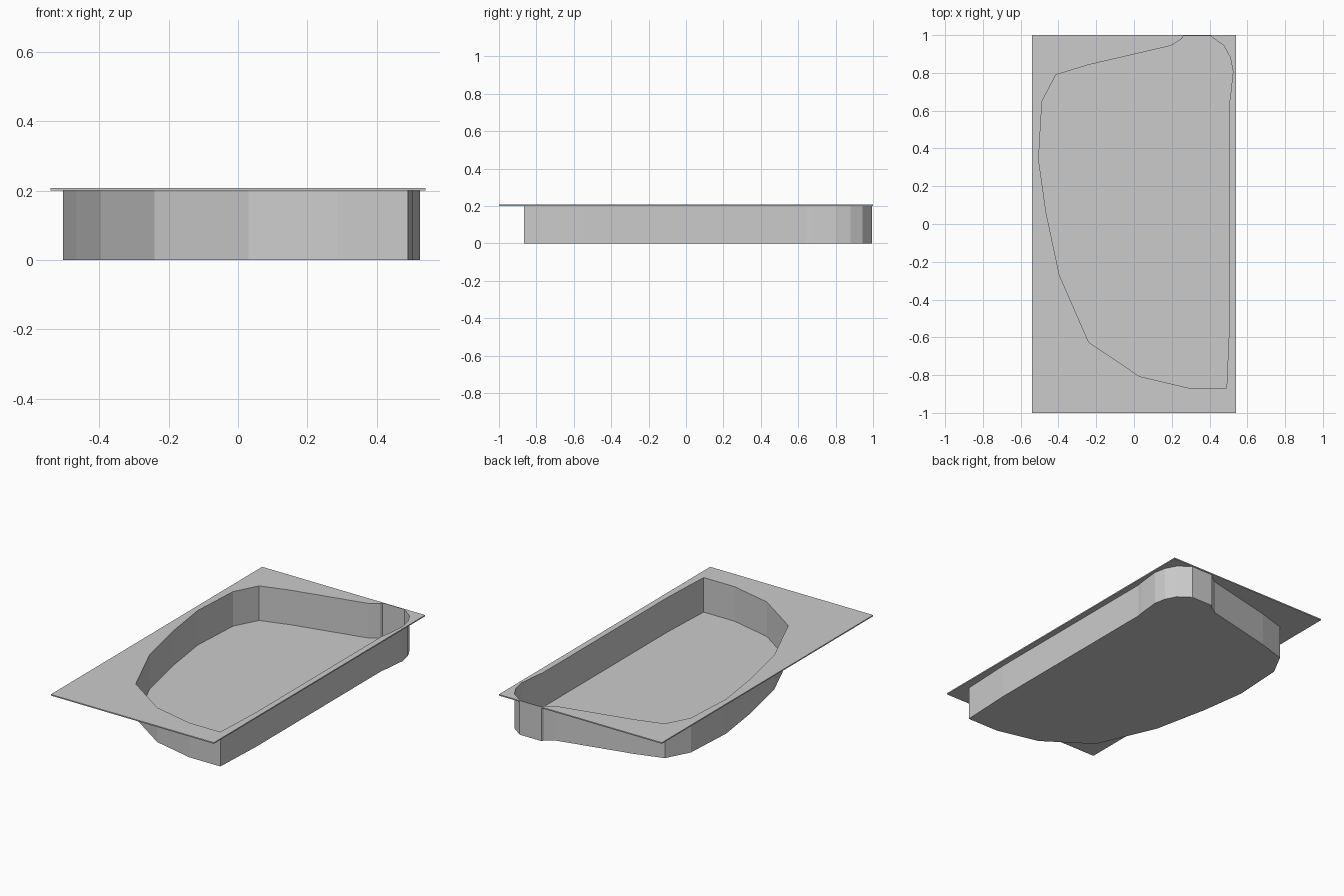
import bpy, bmesh

if "Cube" in bpy.data.objects:
    bpy.data.objects.remove(bpy.data.objects["Cube"])

RIM_TOP, RIM_BOTTOM = 0.207, 0.2

# Basin outline seen from above, clockwise from the back
OUTLINE = [(0.26, 0.995), (0.405, 0.995), (0.476, 0.944), (0.51, 0.88),
           (0.524, 0.807), (0.51, 0.675), (0.504, 0.64), (0.504, -0.55),
           (0.49, -0.867), (0.285, -0.867), (0.03, -0.807), (-0.24, -0.625),
           (-0.395, -0.27), (-0.465, 0.06), (-0.505, 0.34), (-0.487, 0.65),
           (-0.413, 0.79), (-0.243, 0.842), (0.196, 0.944), (0.253, 0.98)]
PLATE = [(-0.54, -1), (0.54, -1), (0.54, 1), (-0.54, 1)]


def ring(bm, pts, z):
    return [bm.verts.new((x, y, z)) for x, y in pts]


def loop_edges(bm, vs):
    return [bm.edges.new((a, b)) for a, b in zip(vs, vs[1:] + vs[:1])]


def finish(bm, name):
    mesh = bpy.data.meshes.new(name)
    bm.to_mesh(mesh)
    bm.free()
    obj = bpy.data.objects.new(name, mesh)
    bpy.context.collection.objects.link(obj)
    return obj


# Thin rim plate with the basin opening cut out
bm = bmesh.new()
edges = loop_edges(bm, ring(bm, PLATE, RIM_BOTTOM))
edges += loop_edges(bm, ring(bm, OUTLINE, RIM_BOTTOM))
bmesh.ops.triangle_fill(bm, edges=edges, use_beauty=True)
top = bmesh.ops.extrude_face_region(bm, geom=bm.faces[:], use_keep_orig=True)
bmesh.ops.translate(bm, vec=(0, 0, RIM_TOP - RIM_BOTTOM),
                    verts=[g for g in top["geom"] if isinstance(g, bmesh.types.BMVert)])
bmesh.ops.recalc_face_normals(bm, faces=bm.faces[:])
finish(bm, "rim_plate")

# Basin: flat floor and upright walls, open at the top, facing inwards
bm = bmesh.new()
low = ring(bm, OUTLINE, 0)
high = ring(bm, OUTLINE, RIM_BOTTOM)
bm.faces.new(low[::-1])
n = len(low)
for i in range(n):
    j = (i + 1) % n
    bm.faces.new((low[i], low[j], high[j], high[i]))
finish(bm, "basin")
